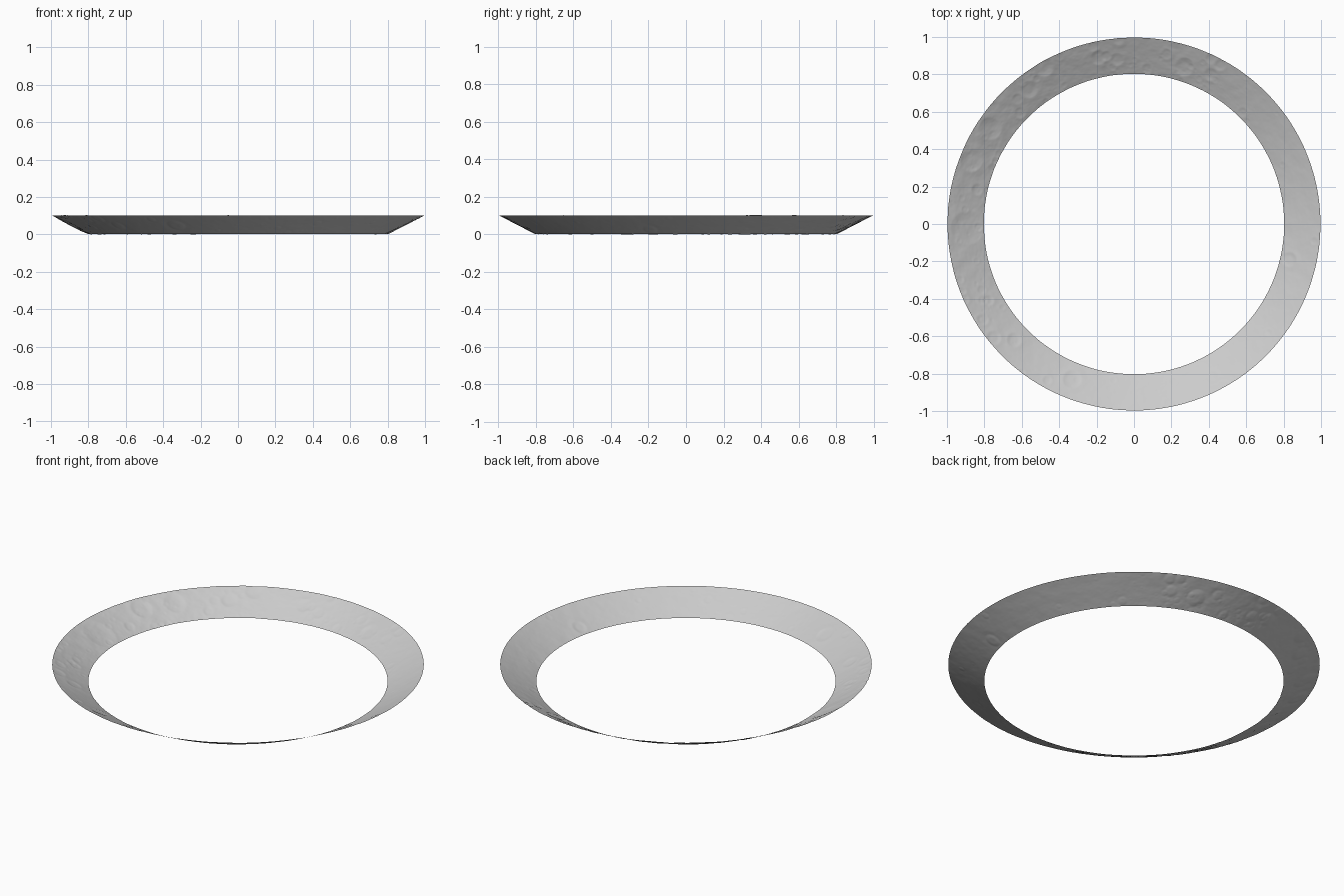
import bpy, bmesh, math, random
from mathutils import Vector, noise

if "Cube" in bpy.data.objects:
    bpy.data.objects.remove(bpy.data.objects["Cube"])

random.seed(7)
SEG, ROWS = 900, 48
R_IN, R_OUT = 0.803, 0.997
Z_IN, Z_OUT = 0.007, 0.107

# Main craters seen from above: x, y, radius
craters = [
    (-0.89, -0.02, 0.090), (-0.87, 0.34, 0.060), (-0.77, 0.51, 0.060),
    (-0.56, 0.72, 0.045), (-0.48, 0.84, 0.050), (-0.09, 0.88, 0.035),
    (-0.19, 0.89, 0.040), (0.27, 0.84, 0.050), (0.41, 0.80, 0.035),
    (-0.64, -0.62, 0.040), (-0.75, -0.61, 0.040), (-0.33, -0.83, 0.050),
    (0.83, -0.19, 0.040),
]
# Scattered small craters, denser on the rough left and back side
for i in range(170):
    a = math.radians(random.uniform(40, 215) if i % 3 else random.uniform(0, 360))
    r = random.uniform(R_IN, R_OUT)
    craters.append((r * math.cos(a), r * math.sin(a), 0.007 + 0.025 * random.random() ** 3))


def crater_height(d, size):
    """Bowl with a raised rim; d is the distance in crater radii."""
    depth = 0.05 * min(size, 0.05)
    if d < 1:
        return depth * (1.6 * max(d * d, 0.25) - 1.1)
    return depth * 0.5 * (1.6 - d) / 0.6


# Sort craters into angular bins for quick lookup
BINS = 60
bins = [[] for _ in range(BINS)]
for c in craters:
    k = int((math.atan2(c[1], c[0]) % math.tau) / math.tau * BINS)
    for j in range(-2, 3):
        bins[(k + j) % BINS].append(c)

# Sloping ring: open conical band with relief along its normal
bm = bmesh.new()
slope = math.atan2(Z_OUT - Z_IN, R_OUT - R_IN)
grid = []
for i in range(SEG):
    a = math.tau * i / SEG
    ca, sa = math.cos(a), math.sin(a)
    normal = Vector((-ca * math.sin(slope), -sa * math.sin(slope), math.cos(slope)))
    rough = 0.5 + 0.5 * max(0, math.cos(a - math.radians(130)))
    near = bins[int(a / math.tau * BINS) % BINS]
    column = []
    for j in range(ROWS + 1):
        t = j / ROWS
        r = R_IN + (R_OUT - R_IN) * t
        p = Vector((r * ca, r * sa, Z_IN + (Z_OUT - Z_IN) * t))
        h = 0.0016 * noise.fractal(p * 14, 1.0, 2.0, 4) * rough
        for cx, cy, size in near:
            d = math.hypot(p.x - cx, p.y - cy) / size
            if d < 1.6:
                h += crater_height(d, size)
        column.append(bm.verts.new(p + normal * h))
    grid.append(column)
for i in range(SEG):
    a, b = grid[i], grid[(i + 1) % SEG]
    for j in range(ROWS):
        bm.faces.new((a[j], a[j + 1], b[j + 1], b[j]))

# Stand on the ground
low = min(v.co.z for v in bm.verts)
bmesh.ops.translate(bm, verts=bm.verts, vec=(0, 0, -low))
bmesh.ops.recalc_face_normals(bm, faces=bm.faces)
bm.normal_update()
if sum(f.normal.z for f in bm.faces) < 0:
    bmesh.ops.reverse_faces(bm, faces=bm.faces)

mesh = bpy.data.meshes.new("cratered_ring")
bm.to_mesh(mesh)
bm.free()
ring = bpy.data.objects.new("cratered_ring", mesh)
bpy.context.collection.objects.link(ring)
for f in mesh.polygons:
    f.use_smooth = True
